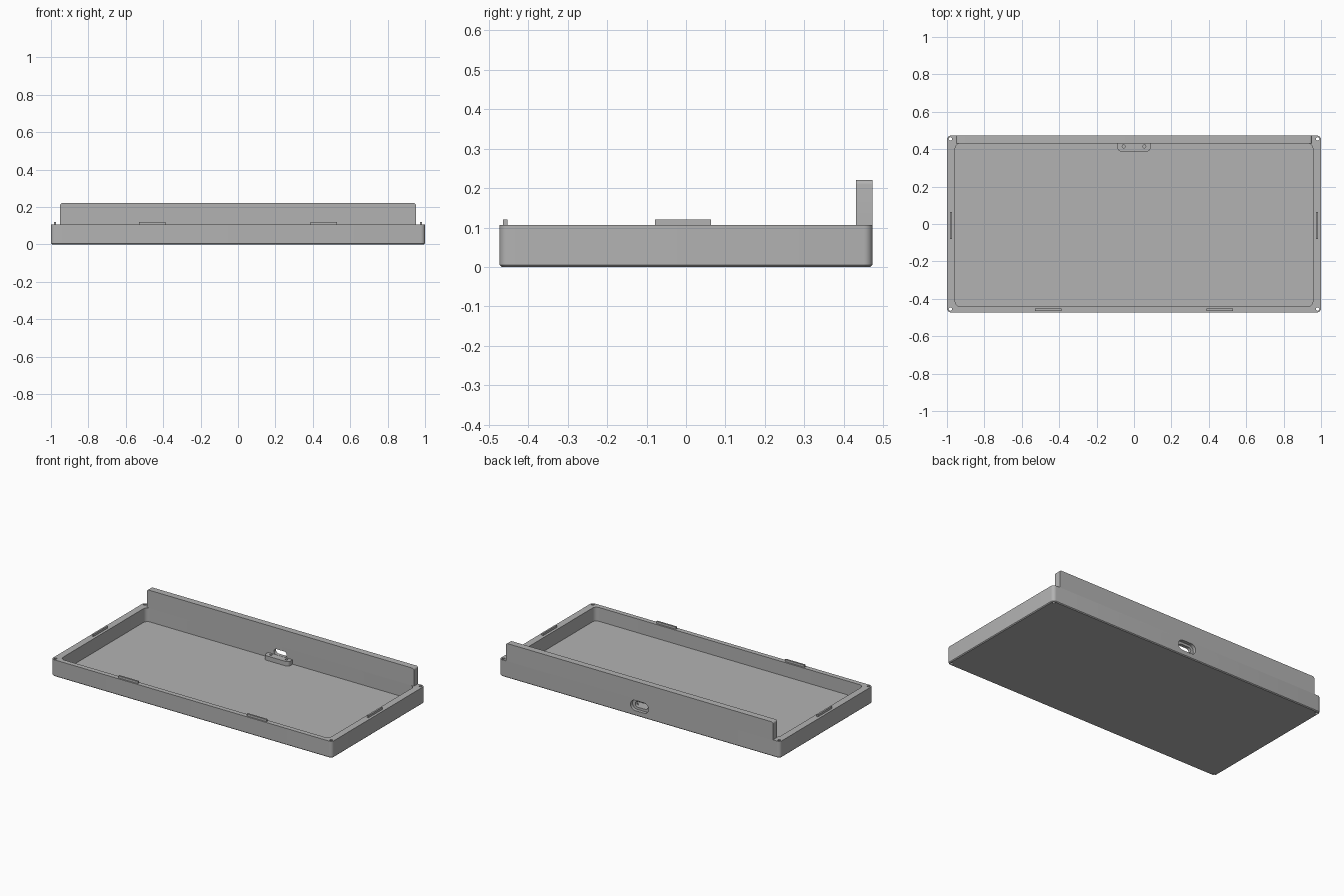
import bpy, bmesh, math
from mathutils import Vector, Matrix

cube = bpy.data.objects.get("Cube")
if cube:
    bpy.data.objects.remove(cube, do_unlink=True)

grey = bpy.data.materials.new("plain grey")
grey.use_nodes = True
grey.diffuse_color = (0.45, 0.45, 0.45, 1)
grey.node_tree.nodes["Principled BSDF"].inputs["Base Color"].default_value = (0.45, 0.45, 0.45, 1)

HALF_Y, RIM, FLOOR, INNER_BACK = 0.473, 0.107, 0.018, 0.431


def finish(name, bm):
    bmesh.ops.recalc_face_normals(bm, faces=bm.faces)
    mesh = bpy.data.meshes.new(name)
    bm.to_mesh(mesh)
    bm.free()
    mesh.materials.append(grey)
    obj = bpy.data.objects.new(name, mesh)
    bpy.context.collection.objects.link(obj)
    return obj


def block(name, low, high, radius=0, axis=2, pick=None, chamfer=0):
    """Box with the edges along one axis rounded, and an optional bottom chamfer."""
    low, high = Vector(low), Vector(high)
    bm = bmesh.new()
    bmesh.ops.create_cube(bm, size=1)
    for v in bm.verts:
        v.co = Vector([low[i] + (v.co[i] + 0.5) * (high[i] - low[i]) for i in range(3)])
    if radius:
        edges = [e for e in bm.edges
                 if abs((e.verts[0].co - e.verts[1].co).normalized()[axis]) > 0.9
                 and (pick is None or pick((e.verts[0].co + e.verts[1].co) / 2))]
        bmesh.ops.bevel(bm, geom=edges, offset=radius, segments=6, profile=0.5, affect='EDGES')
    if chamfer:
        edges = [e for e in bm.edges if all(v.co.z < low.z + 1e-5 for v in e.verts)]
        bmesh.ops.bevel(bm, geom=edges, offset=chamfer, segments=1, affect='EDGES')
    return finish(name, bm)


def rod(name, x, y, z0, z1, radius, top_radius=None):
    bm = bmesh.new()
    bmesh.ops.create_cone(bm, cap_ends=True, segments=24, radius1=radius,
                          radius2=top_radius or radius, depth=z1 - z0,
                          matrix=Matrix.Translation((x, y, (z0 + z1) / 2)))
    return finish(name, bm)


def cut(target, cutters):
    for c in cutters:
        mod = target.modifiers.new("cut", 'BOOLEAN')
        mod.operation, mod.solver, mod.object = 'DIFFERENCE', 'EXACT', c
    bpy.context.view_layer.update()
    result = bpy.data.meshes.new_from_object(
        target.evaluated_get(bpy.context.evaluated_depsgraph_get()))
    target.modifiers.clear()
    target.data = result
    for c in cutters:
        bpy.data.objects.remove(c, do_unlink=True)


# Tray with cavity, corner screw holes and stepped cable port
tray = block("tray", (-1, -HALF_Y, 0), (1, HALF_Y, RIM), 0.022, chamfer=0.005)
cutters = [block("cavity_cutter", (-0.956, -0.442, FLOOR), (0.956, INNER_BACK, 0.3), 0.028)]
for sx in (-1, 1):
    for sy in (-1, 1):
        x, y = sx * 0.982, sy * 0.455
        cutters.append(rod("screw_cutter", x, y, -0.05, 0.2, 0.009))
for name, w, h, y0 in (("port_cutter", 0.045, 0.018, 0.40), ("port_recess_cutter", 0.064, 0.033, 0.452)):
    cutters.append(block(name, (-w, y0, 0.066 - h), (w, 0.52, 0.066 + h), h * 0.98, axis=1))
cut(tray, cutters)

# Tall back wall with rounded upper corners
back_wall = block("back_wall", (-0.951, INNER_BACK, RIM), (0.951, HALF_Y, 0.221), 0.012,
                  axis=1, pick=lambda p: p.z > 0.2)

# Port shelf with two screw holes
shelf = block("port_shelf", (-0.088, 0.388, FLOOR - 0.004), (0.088, INNER_BACK + 0.001, 0.047), 0.018,
              pick=lambda p: p.y < 0.4)
cut(shelf, [rod("shelf_hole_cutter", s * 0.055, 0.415, 0.022, 0.1, 0.008) for s in (-1, 1)])

# Locating tabs on the rim
tabs = []
for s, side in ((-1, "right"), (1, "left")):
    x0, x1 = sorted((s * 0.388, s * 0.528))
    tabs.append(block(f"front_tab_{side}", (x0, -0.464, RIM - 0.004), (x1, -0.453, 0.121)))
    x0, x1 = sorted((s * 0.973, s * 0.984))
    tabs.append(block(f"side_tab_{side}", (x0, -0.079, RIM - 0.004), (x1, 0.063, 0.121)))

# Smooth only the rounded corners
bpy.ops.object.select_all(action='DESELECT')
for obj in [tray, back_wall, shelf] + tabs:
    obj.select_set(True)
    bpy.context.view_layer.objects.active = obj
bpy.ops.object.shade_smooth_by_angle(angle=math.radians(30))
